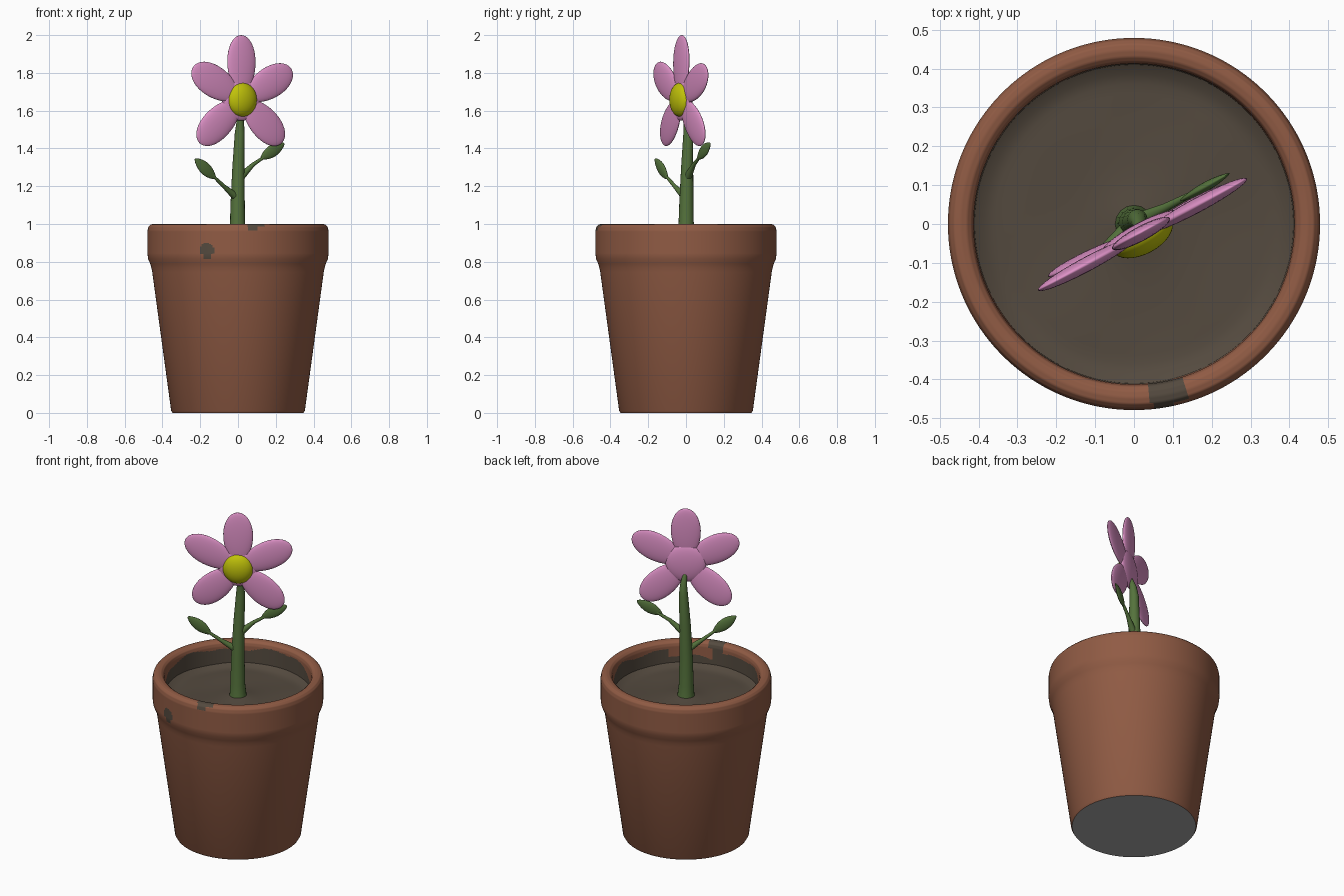
import bpy, bmesh, math
from mathutils import Vector

if "Cube" in bpy.data.objects:
    bpy.data.objects.remove(bpy.data.objects["Cube"])


def material(name, rgb):
    m = bpy.data.materials.new(name)
    m.diffuse_color = (*rgb, 1)
    m.use_nodes = True
    m.node_tree.nodes["Principled BSDF"].inputs["Base Color"].default_value = m.diffuse_color
    return m


TERRACOTTA = material("terracotta", (0.28, 0.105, 0.058))
SOIL = material("soil brown", (0.088, 0.068, 0.049))
GREY = material("base grey", (0.4, 0.4, 0.4))
GREEN = material("stem green", (0.09, 0.17, 0.045))
PINK = material("petal pink", (0.73, 0.285, 0.57))
YELLOW = material("centre yellow", (0.53, 0.54, 0.003))


def finish(name, bm, mats, angle=50):
    bmesh.ops.recalc_face_normals(bm, faces=bm.faces)
    me = bpy.data.meshes.new(name)
    bm.to_mesh(me)
    bm.free()
    for m in mats:
        me.materials.append(m)
    ob = bpy.data.objects.new(name, me)
    bpy.context.collection.objects.link(ob)
    bpy.ops.object.select_all(action='DESELECT')
    ob.select_set(True)
    bpy.context.view_layer.objects.active = ob
    bpy.ops.object.shade_smooth_by_angle(angle=math.radians(angle))
    return ob


def lathe(bm, profile, n):
    """Revolve (radius, z) points around z; returns the rings."""
    rings = []
    for r, z in profile:
        rings.append([bm.verts.new((r * math.cos(2 * math.pi * i / n),
                                    r * math.sin(2 * math.pi * i / n), z)) for i in range(n)])
    for a, b in zip(rings, rings[1:]):
        for i in range(n):
            j = (i + 1) % n
            bm.faces.new((a[i], a[j], b[j], b[i]))
    return rings


def refine(points, step):
    """Insert evenly spaced points so that painted patches get fine edges."""
    out = [points[0]]
    for (r0, z0), (r1, z1) in zip(points, points[1:]):
        k = max(1, math.ceil(math.hypot(r1 - r0, z1 - z0) / step))
        out += [(r0 + (r1 - r0) * t / k, z0 + (z1 - z0) * t / k) for t in range(1, k + 1)]
    return out


def tube(bm, path, n=16):
    """Round tapered tube through (x, y, z, radius) points."""
    pts = [Vector(p[:3]) for p in path]
    rings = []
    for i, p in enumerate(pts):
        d = pts[min(i + 1, len(pts) - 1)] - pts[max(i - 1, 0)]
        q = Vector((0, 0, 1)).rotation_difference(d)
        rings.append([bm.verts.new(p + q @ Vector((path[i][3] * math.cos(2 * math.pi * k / n),
                                                   path[i][3] * math.sin(2 * math.pi * k / n), 0)))
                      for k in range(n)])
    for a, b in zip(rings, rings[1:]):
        for k in range(n):
            bm.faces.new((a[k], a[(k + 1) % n], b[(k + 1) % n], b[k]))
    bm.faces.new(rings[0])
    bm.faces.new(rings[-1])


def ellipsoid(bm, centre, long_axis, normal, half, pointed=0.0, flare=0.0):
    """Ellipsoid with half sizes (length, width, thickness), optionally pointed or widest near its tip."""
    a = Vector(long_axis).normalized()
    c = (Vector(normal) - a * a.dot(Vector(normal))).normalized()
    b = c.cross(a)
    vs = bmesh.ops.create_uvsphere(bm, u_segments=32, v_segments=20, radius=1)["verts"]
    for v in vs:
        t = v.co.z
        s = 1 - pointed * t * t
        w = s * (1 + flare * t)
        v.co = Vector(centre) + a * t * half[0] + b * v.co.x * w * half[1] + c * v.co.y * s * half[2]


# Pot: lathed wall with a rolled rim
outer = [(0.347, 0), (0.354, 0.012), (0.454, 0.745), (0.459, 0.77), (0.465, 0.79), (0.476, 0.815)]
rim = [(0.479, 0.84), (0.479, 0.965), (0.474, 0.985), (0.463, 0.997), (0.447, 1.0),
       (0.43, 0.997), (0.418, 0.987), (0.413, 0.97), (0.409, 0.82)]
bm = bmesh.new()
rings = lathe(bm, outer + refine(rim, 0.005), 288)
base = bm.faces.new(rings[0])
for f in bm.faces:
    c = f.calc_center_median()
    r, a = math.hypot(c.x, c.y), math.atan2(c.y, c.x)
    if r < 0.422 and c.z > 0.8:                       # soil stain inside the wall
        edge = 0.955 + 0.01 * math.sin(5 * a) + 0.006 * math.sin(11 * a + 1)
        for low in (0.63, -2.51):                     # stain thins out at two sides
            edge -= 0.07 * math.exp(-((a - low) / 0.28) ** 2)
        if -1.32 < a < -0.72:                         # bare patch at the front
            edge -= 0.05
        elif -1.48 < a <= -1.32:
            edge = 1.0
        f.material_index = int(c.z < edge)
    if (c - Vector((-0.165, -0.45, 0.86))).length < 0.041:    # spot on the rim
        f.material_index = 1
    if c.z > 0.967 and c.y < 0 and 0.04 < c.x + 0.25 * (c.y + 0.44) < 0.135:   # smear over the rim
        if r < 0.47 or c.x < 0.1:
            f.material_index = 1
base.material_index = 2
finish("pot", bm, [TERRACOTTA, SOIL, GREY])

# Soil: gently uneven disc, mounded round the stem
bm = bmesh.new()
rings = lathe(bm, [(0.412 * k / 16, 0.847) for k in range(16, 0, -1)], 64)
bm.faces.new(rings[-1])
for v in bm.verts:
    r = math.hypot(v.co.x, v.co.y)
    v.co.z += 0.014 * math.exp(-(r / 0.08) ** 2) + 0.004 * math.sin(14 * v.co.x + 1) * math.cos(12 * v.co.y)
    v.co.z += 0.02 * max(0, (r - 0.36) / 0.05) ** 2
finish("soil", bm, [SOIL])

# Flower directions: the head faces front and right
U = Vector((0.88, 0.47, 0)).normalized()
N = Vector((U.y, -U.x, 0))
UP = Vector((0, 0, 1))
HEAD = Vector((0.02, -0.028, 1.662))

# Stem and leaf stalks
bm = bmesh.new()
tube(bm, [(0, 0, 0.83, 0.052), (0, 0, 0.87, 0.047), (-0.002, 0, 0.93, 0.042), (-0.002, 0.002, 1.1, 0.038),
          (0.002, 0.006, 1.3, 0.032), (0.009, 0.012, 1.48, 0.026), (0.012, 0.007, 1.54, 0.02),
          (0.015, -0.012, 1.6, 0.012)])
tube(bm, [(0.0, 0, 1.235, 0.024), (0.03, 0.017, 1.265, 0.019), (0.08, 0.042, 1.315, 0.011),
          (0.15, 0.078, 1.362, 0.007)], 12)
tube(bm, [(0.0, 0, 1.135, 0.024), (-0.03, -0.022, 1.16, 0.018), (-0.075, -0.06, 1.2, 0.011),
          (-0.14, -0.112, 1.262, 0.007)], 12)
finish("stem", bm, [GREEN])

# Leaves between base point and tip
for name, p, q in (("right_leaf", (0.12, 0.06, 1.347), (0.245, 0.13, 1.427)),
                   ("left_leaf", (-0.118, -0.096, 1.24), (-0.228, -0.165, 1.345))):
    p, q = Vector(p), Vector(q)
    bm = bmesh.new()
    ellipsoid(bm, (p + q) / 2, q - p, N, ((q - p).length / 2, 0.033, 0.012), 0.35)
    finish(name, bm, [GREEN])

# Petals: (angle from vertical, how far the petal leans back)
bm = bmesh.new()
for deg, lean in ((0, -0.02), (63, 0.0), (133, -0.02), (-133, -0.06), (-61, 0.0)):
    t = math.radians(deg)
    d = (U * math.sin(t) + UP * math.cos(t) + N * lean).normalized()
    ellipsoid(bm, HEAD + d * 0.182, d, N, (0.156, 0.084, 0.019), flare=0.1)
ellipsoid(bm, HEAD - N * 0.006, UP, N, (0.115, 0.115, 0.026))
finish("petals", bm, [PINK])

# Yellow flower centre
bm = bmesh.new()
ellipsoid(bm, HEAD + N * 0.002 - UP * 0.004, UP, N, (0.09, 0.086, 0.048))
bmesh.ops.bisect_plane(bm, geom=bm.verts[:] + bm.edges[:] + bm.faces[:],
                       plane_co=HEAD, plane_no=-N, clear_outer=True)
finish("flower_centre", bm, [YELLOW])
